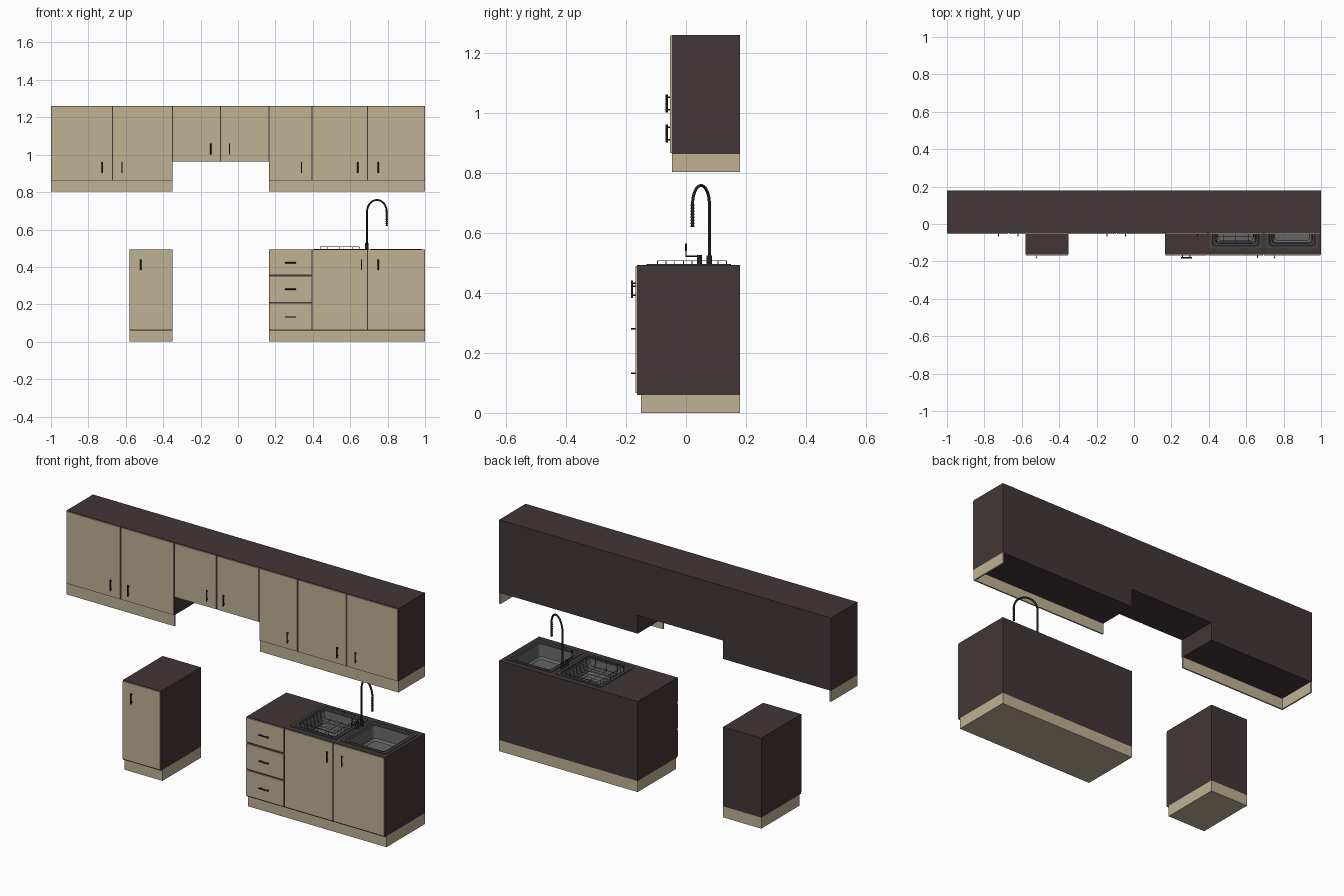
import bpy, bmesh, math
from mathutils import Vector

if "Cube" in bpy.data.objects:
    bpy.data.objects.remove(bpy.data.objects["Cube"])


def material(name, rgb):
    m = bpy.data.materials.new(name)
    m.diffuse_color = (*rgb, 1)
    m.use_nodes = True
    m.node_tree.nodes["Principled BSDF"].inputs["Base Color"].default_value = m.diffuse_color
    return m


BEIGE = material("beige_laminate", (0.53, 0.44, 0.30))
BROWN = material("dark_brown_wood", (0.055, 0.037, 0.038))
BLACK = material("black_metal", (0.016, 0.016, 0.016))
STEEL = material("grey_steel", (0.13, 0.13, 0.13))
RIM = material("dark_steel", (0.06, 0.06, 0.06))


def add_mesh(name, bm, *mats):
    me = bpy.data.meshes.new(name)
    bm.to_mesh(me)
    bm.free()
    ob = bpy.data.objects.new(name, me)
    bpy.context.collection.objects.link(ob)
    for m in mats:
        me.materials.append(m)
    return ob


def box(name, x, y, z, mat):
    bm = bmesh.new()
    bmesh.ops.create_cube(bm, size=1)
    for v in bm.verts:
        v.co = [(r[0] + r[1]) / 2 + c * (r[1] - r[0]) for r, c in zip((x, y, z), v.co)]
    return add_mesh(name, bm, mat)


def tube(name, paths, radius, mat, cyclic=False, sides=2):
    cu = bpy.data.curves.new(name, 'CURVE')
    cu.dimensions = '3D'
    cu.bevel_depth = radius
    cu.bevel_resolution = sides
    cu.use_fill_caps = True
    for pts in paths:
        sp = cu.splines.new('POLY')
        sp.points.add(len(pts) - 1)
        for p, co in zip(sp.points, pts):
            p.co = (*co, 1)
        sp.use_cyclic_u = cyclic
    ob = bpy.data.objects.new(name, cu)
    bpy.context.collection.objects.link(ob)
    cu.materials.append(mat)
    return ob


def handle(x, y, z, length, vertical=True):
    # bar on two posts, standing off the door face at y
    h = length / 2
    d = Vector((0, 0, 1)) if vertical else Vector((1, 0, 0))
    c = Vector((x, y, z))
    out = Vector((0, -0.011, 0))
    tube("handle_bar", [[c + out - d * h, c + out + d * h]], 0.0035, BLACK)
    tube("handle_posts", [[c + d * s * h * 0.7, c + d * s * h * 0.7 + out] for s in (-1, 1)],
         0.0025, BLACK)


BACK, G = 0.18, 0.003       # wall plane, half gap between doors
UP, LOW = -0.047, -0.163    # carcass fronts, upper and lower
DOOR = 0.006

# upper cabinets: x range, bottom, handle x
for x0, x1, zb, hx in [(-1, -0.672, 0.863, -0.725), (-0.672, -0.35, 0.863, -0.62),
                       (-0.35, -0.093, 0.963, -0.145), (-0.093, 0.165, 0.963, -0.045),
                       (0.165, 0.395, 0.863, 0.34), (0.395, 0.692, 0.863, 0.64),
                       (0.692, 1, 0.863, 0.75)]:
    box("upper_carcass", (x0, x1), (UP, BACK), (zb, 1.26), BROWN)
    box("upper_door", (x0 + G, x1 - G), (UP - DOOR, UP), (zb + G, 1.26 - G), BEIGE)
    handle(hx, UP - DOOR, zb + 0.068, 0.06)

# light pelmet below the upper cabinets: front strips and end strips
for s, inner in ((-1, -0.35), (1, 0.165)):
    box("pelmet_front", sorted((s, inner)), (UP, UP + 0.008), (0.803, 0.863), BEIGE)
    box("pelmet_end", sorted((s, s * 0.992)), (UP + 0.008, BACK), (0.803, 0.863), BEIGE)

# lower cabinets
lower = []
for x0, x1 in [(-0.58, -0.35), (0.165, 0.395), (0.395, 0.692), (0.692, 1)]:
    lower.append(box("lower_carcass", (x0, x1), (LOW, BACK), (0.06, 0.493), BROWN))
    box("plinth", (x0, x1), (-0.15, BACK), (0, 0.06), BEIGE)
for x0, x1, hx in [(-0.58, -0.35, -0.52), (0.395, 0.692, 0.66), (0.692, 1, 0.75)]:
    box("lower_door", (x0 + G, x1 - G), (LOW - DOOR, LOW), (0.066, 0.49), BEIGE)
    handle(hx, LOW - DOOR, 0.412, 0.058)
for z0, z1, hz in [(0.066, 0.204, 0.132), (0.212, 0.349, 0.28), (0.359, 0.49, 0.422)]:
    box("drawer_front", (0.168, 0.392), (LOW - DOOR, LOW), (z0, z1), BEIGE)
    handle(0.28, LOW - DOOR, hz, 0.058, False)


# sinks: lofted rounded rectangles
def rounded_ring(x0, x1, y0, y1, r, z, n=5):
    pts = []
    for cx, cy, a in [(x1 - r, y1 - r, 0), (x0 + r, y1 - r, 90),
                      (x0 + r, y0 + r, 180), (x1 - r, y0 + r, 270)]:
        for i in range(n):
            t = math.radians(a + 90 * i / (n - 1))
            pts.append((cx + r * math.cos(t), cy + r * math.sin(t), z))
    return pts


def sink(x0, x1, y0=-0.132, y1=0.15):
    bm = bmesh.new()
    rings = []
    for inset, r, z in [(0, 0.008, 0.492), (0, 0.008, 0.497), (0.014, 0.012, 0.497),
                        (0.018, 0.015, 0.491), (0.028, 0.02, 0.491),
                        (0.034, 0.02, 0.425), (0.044, 0.015, 0.415)]:
        rings.append([bm.verts.new(p) for p in
                      rounded_ring(x0 + inset, x1 - inset, y0 + inset, y1 - inset, r, z)])
    for k, (a, b) in enumerate(zip(rings, rings[1:])):
        for i in range(len(a)):
            j = (i + 1) % len(a)
            bm.faces.new((a[i], a[j], b[j], b[i])).material_index = 0 if k >= 4 else 1
    bm.faces.new(rings[-1])
    add_mesh("sink_basin", bm, STEEL, RIM)
    # drain
    cx, cy = (x0 + x1) / 2, (y0 + y1) / 2
    tube("sink_drain", [[(cx, cy, 0.414), (cx, cy, 0.417)]], 0.016, RIM, sides=4)


for body, (x0, x1) in zip(lower[2:], [(0.405, 0.682), (0.708, 0.982)]):
    cut = box("sink_cutter", (x0 + 0.008, x1 - 0.008), (-0.124, 0.142), (0.40, 0.6), BROWN)
    cut.hide_render = True
    cut.hide_viewport = True
    mod = body.modifiers.new("sink_hole", 'BOOLEAN')
    mod.operation = 'DIFFERENCE'
    mod.solver = 'EXACT'
    mod.object = cut
    sink(x0, x1)

# wire dish rack in the left sink
wires = []
for i in range(9):
    y = -0.095 + 0.23 * i / 8
    wires.append([(0.44, y, 0.507), (0.45, y, 0.455), (0.64, y, 0.455), (0.65, y, 0.507)])
for x in (0.48, 0.545, 0.61):
    wires.append([(x, -0.095, 0.507), (x, -0.09, 0.455), (x, 0.13, 0.455), (x, 0.135, 0.507)])
tube("rack_wires", wires, 0.0014, RIM, sides=0)
tube("rack_rim", [[(0.44, -0.095, 0.507), (0.65, -0.095, 0.507),
                   (0.65, 0.135, 0.507), (0.44, 0.135, 0.507)]], 0.0016, RIM, True, 0)

# tap: swan neck turned diagonally over the right sink
foot, tip = Vector((0.69, 0.078, 0)), Vector((0.795, 0.022, 0))
mid, half = (foot + tip) / 2, (foot - tip) / 2
neck = [foot + Vector((0, 0, 0.493))]
for i in range(17):
    t = math.pi * i / 16
    neck.append(mid + half * math.cos(t) + Vector((0, 0, 0.695 + 0.063 * math.sin(t))))
neck.append(tip + Vector((0, 0, 0.62)))
tube("tap_neck", [neck], 0.005, BLACK)
tube("tap_spout_ribs", [[tip + Vector((0, 0, 0.62 + 0.01 * i)),
                         tip + Vector((0, 0, 0.625 + 0.01 * i))] for i in range(8)],
     0.0062, BLACK)
tube("tap_base", [[(0.69, 0.078, 0.493), (0.69, 0.078, 0.525)],
                  [(0.688, 0.045, 0.493), (0.688, 0.045, 0.527)]], 0.009, BLACK)
tube("tap_lever", [[(0.688, 0.045, 0.522), (0.688, 0.0, 0.522), (0.688, 0.0, 0.565)]],
     0.003, BLACK)
